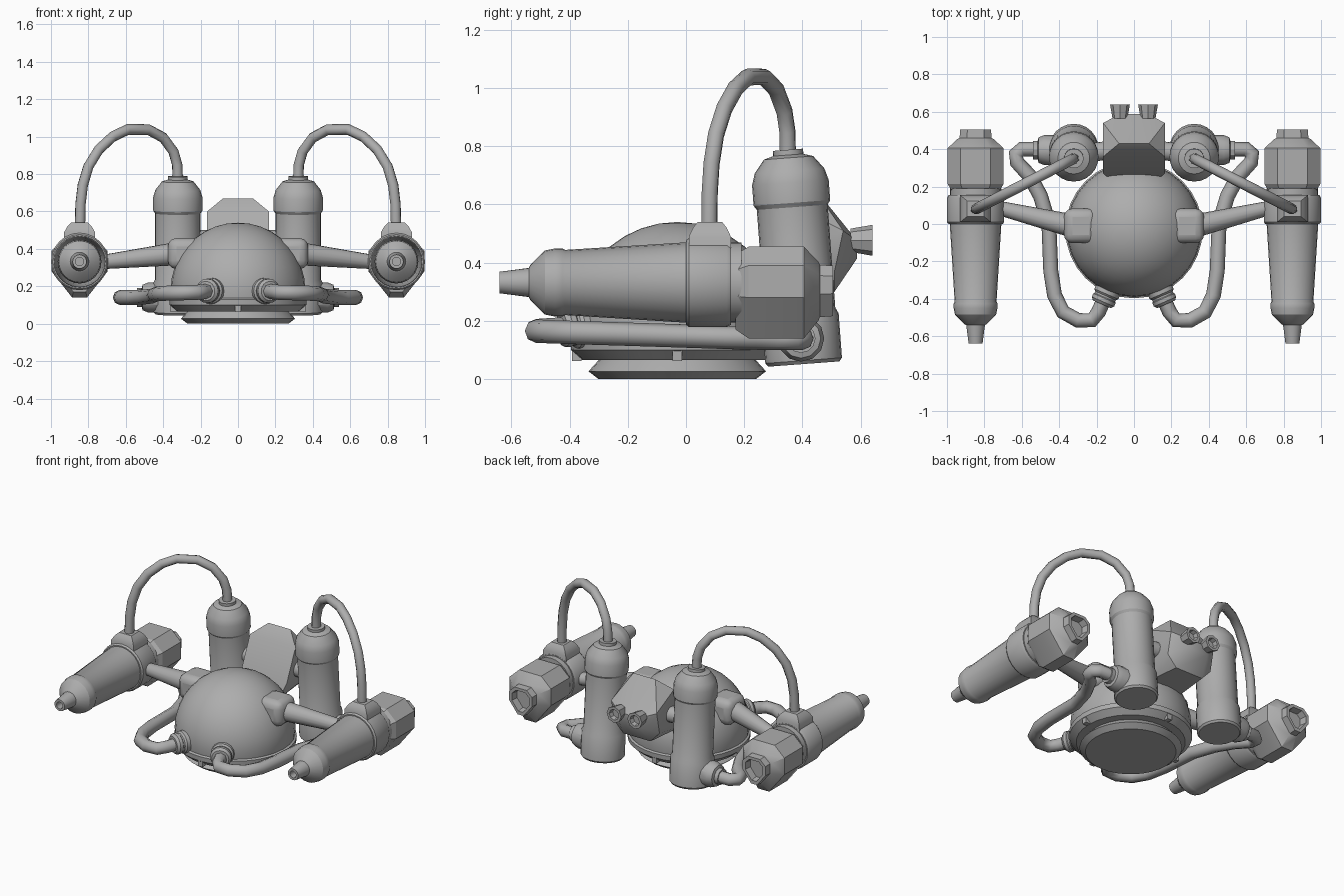
import bpy, bmesh, math
from mathutils import Vector

if "Cube" in bpy.data.objects:
    bpy.data.objects.remove(bpy.data.objects["Cube"])

grey = bpy.data.materials.new("plain grey")
grey.diffuse_color = (0.42, 0.42, 0.42, 1)
grey.use_nodes = True
grey.node_tree.nodes["Principled BSDF"].inputs["Base Color"].default_value = grey.diffuse_color


def finish(name, bm):
    bmesh.ops.remove_doubles(bm, verts=bm.verts, dist=1e-5)
    bmesh.ops.recalc_face_normals(bm, faces=bm.faces)
    me = bpy.data.meshes.new(name)
    bm.to_mesh(me)
    bm.free()
    me.materials.append(grey)
    ob = bpy.data.objects.new(name, me)
    bpy.context.collection.objects.link(ob)
    return ob


def lathe(name, profile, origin, axis=(0, 0, 1), n=24):
    """Spin (radius, height) points round an axis."""
    bm = bmesh.new()
    q = Vector(axis).to_track_quat('Z', 'Y')
    rings = []
    for r, h in profile:
        rings.append([bm.verts.new(Vector(origin) + q @ Vector(
            (r * math.cos(2 * math.pi * i / n), r * math.sin(2 * math.pi * i / n), h)))
            for i in range(n)])
    for a, b in zip(rings, rings[1:]):
        for i in range(n):
            j = (i + 1) % n
            bm.faces.new((a[i], a[j], b[j], b[i]))
    bmesh.ops.dissolve_degenerate(bm, edges=bm.edges, dist=1e-6)
    return finish(name, bm)


def rod(name, a, b, r0, r1, n=16):
    d = Vector(b) - Vector(a)
    return lathe(name, [(0, 0), (r0, 0), (r1, d.length), (0, d.length)], a, d, n)


def loft(name, loops):
    """Join equal loops of points, capping both ends."""
    bm = bmesh.new()
    rings = [[bm.verts.new(p) for p in loop] for loop in loops]
    n = len(rings[0])
    for a, b in zip(rings, rings[1:]):
        for i in range(n):
            j = (i + 1) % n
            bm.faces.new((a[i], a[j], b[j], b[i]))
    bm.faces.new(rings[0])
    bm.faces.new(rings[-1])
    return finish(name, bm)


def box_loop(cx, cy, z, hx, hy):
    return [(cx - hx, cy - hy, z), (cx + hx, cy - hy, z), (cx + hx, cy + hy, z), (cx - hx, cy + hy, z)]


def hose(name, pts, r):
    cu = bpy.data.curves.new(name, 'CURVE')
    cu.dimensions = '3D'
    cu.bevel_depth = r
    cu.bevel_resolution = 2
    cu.use_fill_caps = True
    sp = cu.splines.new('POLY')
    sp.points.add(len(pts) - 1)
    for p, co in zip(sp.points, pts):
        p.co = (*co, 1)
    sp.use_smooth = True
    cu.materials.append(grey)
    ob = bpy.data.objects.new(name, cu)
    bpy.context.collection.objects.link(ob)


# Dome, flared rim and foot
CY = -0.03
R = 0.36
dome = [(0.355, 0.135), (0.36, 0.18)]
dome += [(R * math.cos(a), 0.18 + R * math.sin(a)) for a in [math.pi / 2 * k / 9 for k in range(1, 9)]]
lathe("dome", [(0, 0.135)] + dome + [(0, 0.54)], (0, CY, 0), n=32)
lathe("dome_rim", [(0, 0.065), (0.325, 0.065), (0.365, 0.1), (0.367, 0.13), (0.355, 0.137), (0, 0.137)],
      (0, CY, 0), n=32)
lathe("foot", [(0, 0), (0.27, 0), (0.305, 0.027), (0.275, 0.06), (0.265, 0.07), (0, 0.07)], (0, CY, 0), n=32)
for k in range(4):
    a = k * math.pi / 2
    x, y = 0.345 * math.cos(a), CY + 0.345 * math.sin(a)
    loft("rim_tab", [box_loop(x, y, z, 0.016, 0.016) for z in (0.062, 0.108)])

# Rear pack: faceted block
bm = bmesh.new()
half = [(.08, .43, .67), (.165, .36, .60), (.165, .27, .40), (.13, .24, .30), (.165, .54, .51),
        (.165, .51, .37), (.075, .588, .475), (.075, .588, .415), (.1, .51, .30)]
for s in (-1, 1):
    for x, y, z in half:
        bm.verts.new((s * x, y, z))
res = bmesh.ops.convex_hull(bm, input=bm.verts)
bmesh.ops.dissolve_limit(bm, angle_limit=0.02, verts=bm.verts, edges=bm.edges)
finish("rear_pack", bm)

for s in (-1, 1):
    # Pack nozzles and links to the tanks
    lathe("pack_nozzle", [(0, 0), (0.04, 0), (0.053, 0.075), (0.035, 0.075), (0.03, 0.045), (0, 0.045)],
          (s * 0.075, 0.565, 0.477), (0, 1, 0), 8)
    rod("pack_link", (s * 0.12, 0.395, 0.45), (s * 0.26, 0.38, 0.45), 0.05, 0.05)

    # Leaning tank
    base, top = Vector((s * 0.322, 0.405, 0.052)), Vector((s * 0.322, 0.35, 0.79))
    lathe("tank", [(0, 0), (0.122, 0), (0.132, 0.012), (0.132, 0.165), (0.122, 0.185), (0.122, 0.54),
                   (0.132, 0.555), (0.132, 0.625), (0.12, 0.665), (0.085, 0.71), (0.052, 0.72),
                   (0.052, 0.738), (0, 0.738)], base, top - base)

    # Hose fitting on the tank
    lathe("tank_fitting", [(0, 0), (0.08, 0), (0.08, 0.09), (0.068, 0.12), (0.05, 0.125), (0.05, 0.15), (0, 0.15)],
          (s * 0.39, 0.395, 0.14), (s, 0, 0), 12)

    # Low hose from the tank to the dome
    low = [(.46, .40, .14), (.60, .40, .14), (.632, .375, .14), (.625, .33, .14), (.56, .26, .14),
           (.50, .15, .143), (.455, .0, .148), (.445, -.25, .156), (.425, -.38, .16), (.38, -.47, .163),
           (.30, -.515, .165), (.225, -.515, .167), (.19, -.47, .17), (.15, -.38, .175)]
    hose("low_hose", [(s * x, y, z) for x, y, z in low], 0.04)
    lathe("dome_socket", [(0, 0), (0.07, 0), (0.07, 0.07), (0.06, 0.08), (0.06, 0.09), (0.065, 0.095),
                          (0.065, 0.115), (0.052, 0.13), (0, 0.13)],
          (s * 0.12, -0.31, 0.175), (s * 0.4, -0.92, 0), 16)

    # High hose from the tank to the side gun
    arc = [(.845, .52), (.842, .64), (.83, .74), (.80, .84), (.745, .93), (.67, 1.0), (.59, 1.038),
           (.48, 1.038), (.40, .995), (.345, .92), (.325, .85), (.322, .77)]
    hose("high_hose", [(s * x, 0.08 + (0.845 - x) / 0.523 * 0.27, z) for x, z in arc], 0.029)

    # Shoulder and arm
    sh = finish("shoulder", bmesh.new())
    bm = bmesh.new()
    bmesh.ops.create_cube(bm, size=1)
    for v in bm.verts:
        v.co = (s * 0.285 + v.co.x * 0.18, -0.01 + v.co.y * 0.185, 0.375 + v.co.z * 0.165)
    bm.to_mesh(sh.data)
    bm.free()
    bev = sh.modifiers.new("bevel", 'BEVEL')
    bev.width = 0.045
    bev.segments = 3
    rod("arm", (s * 0.33, -0.01, 0.374), (s * 0.72, 0.085, 0.33), 0.062, 0.038)

    # Side gun: barrel, collar, hose pad
    gx, gz = s * 0.847, 0.332
    lathe("gun_barrel", [(0, 0.06), (0.022, 0.06), (0.022, 0), (0.037, 0), (0.05, 0.1), (0.06, 0.105),
                         (0.11, 0.155), (0.117, 0.19), (0.117, 0.215), (0.112, 0.225), (0.138, 0.64),
                         (0.138, 0.83), (0, 0.83)], (gx, -0.64, gz), (0, 1, 0))
    lathe("gun_collar", [(0, 0), (0.145, 0), (0.153, 0.01), (0.153, 0.14), (0.145, 0.155), (0, 0.155)],
          (gx, 0.0, gz), (0, 1, 0))
    loft("hose_pad", [box_loop(gx, 0.082, z, hx, hy) for z, hx, hy in
                      ((0.40, .085, .072), (0.49, .082, .072), (0.52, .065, .058), (0.54, .045, .042))])

    # Faceted rear block with an open port
    sec = [(-.08, .145), (.08, .145), (.15, .08), (.15, -.03), (.04, -.17), (-.04, -.17), (-.15, -.03), (-.15, .08)]

    def slice_at(y, k):
        return [(gx + x * k, y, 0.31 + z * k) for x, z in sec]
    loft("gun_rear_block", [slice_at(y, k) for y, k in
                            ((0.17, .82), (0.215, 1), (0.405, 1), (0.455, .64), (0.46, .57),
                             (0.505, .55), (0.505, .42), (0.46, .38))])

# Smooth round parts, keep hard edges
bpy.ops.object.select_all(action='DESELECT')
for ob in bpy.context.scene.objects:
    if ob.type == 'MESH':
        ob.select_set(True)
        bpy.context.view_layer.objects.active = ob
        if not ob.data.materials:
            ob.data.materials.append(grey)
bpy.ops.object.shade_smooth_by_angle(angle=math.radians(30))
